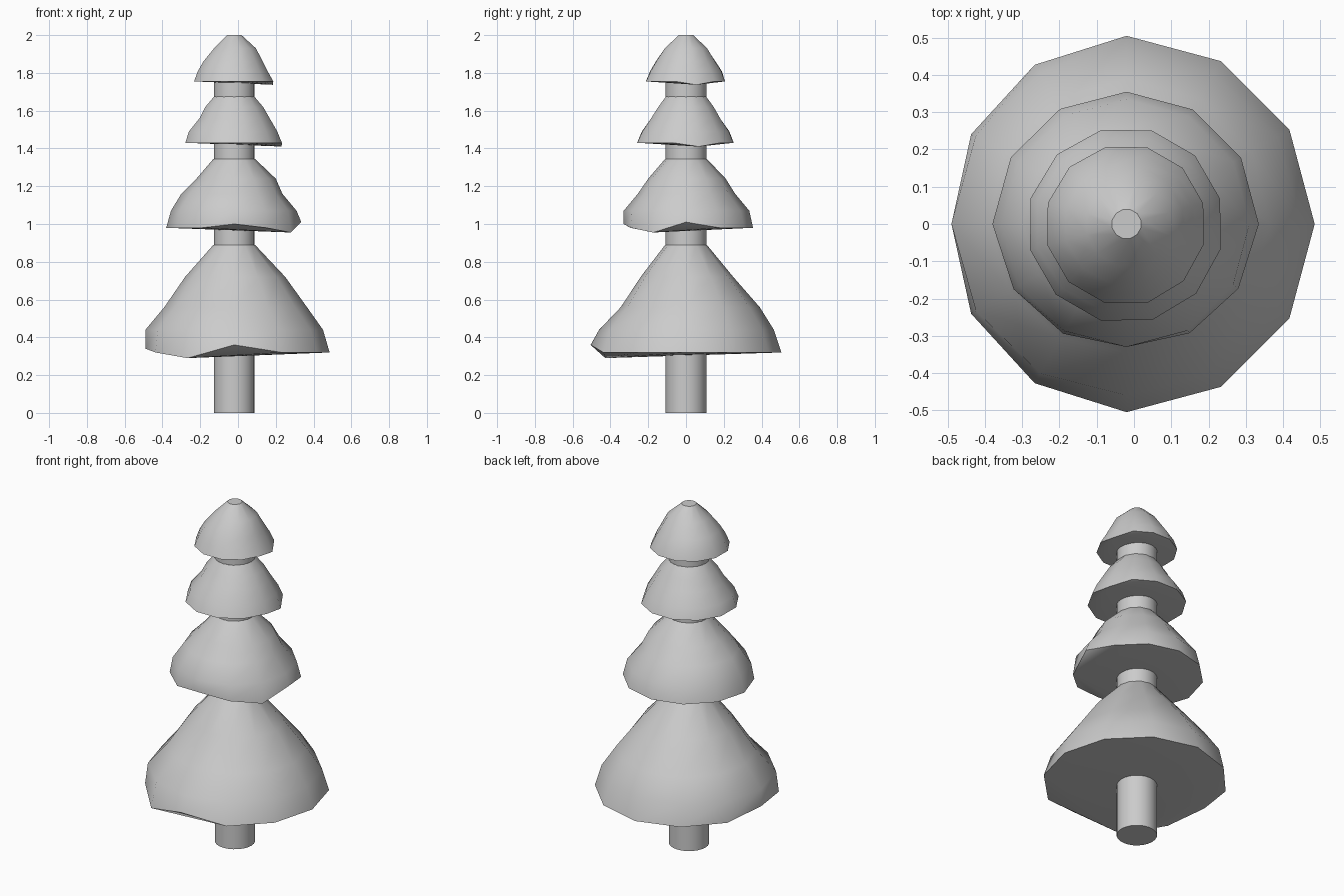
import bpy, bmesh
from math import radians, cos, sin, pi

if "Cube" in bpy.data.objects:
    bpy.data.objects.remove(bpy.data.objects["Cube"])

CX = -0.02   # trunk axis sits slightly left of centre
SIDES = 12


def finish(name, bm, angle):
    bmesh.ops.recalc_face_normals(bm, faces=bm.faces)
    me = bpy.data.meshes.new(name)
    bm.to_mesh(me)
    bm.free()
    ob = bpy.data.objects.new(name, me)
    bpy.context.collection.objects.link(ob)
    bpy.ops.object.select_all(action='DESELECT')
    ob.select_set(True)
    bpy.context.view_layer.objects.active = ob
    bpy.ops.object.shade_smooth_by_angle(angle=radians(angle))
    return ob


def tier(name, levels, radii, offset, low, rim_dz):
    """Loft 12-sided rings; radii holds right, back, left, front profiles.
    low = lowest rim corner, from which the underside is fanned."""
    bm = bmesh.new()
    rings = []
    for k, z in enumerate(levels):
        ring = []
        for i in range(SIDES):
            a = 2 * pi * i / SIDES + radians(offset)
            q = a / (pi / 2)
            j, t = int(q + 1e-6) % 4, q - int(q + 1e-6)
            r = radii[j][k] * (1 - t) + radii[(j + 1) % 4][k] * t
            dz = rim_dz.get(i, 0) if k == 0 else 0
            ring.append(bm.verts.new((CX + r * cos(a), r * sin(a), z + dz)))
        rings.append(ring)
    for lo, hi in zip(rings, rings[1:]):
        for i in range(SIDES):
            n = (i + 1) % SIDES
            bm.faces.new((lo[i], lo[n], hi[n], hi[i]))
    bm.faces.new(rings[-1])
    base = rings[0][low:] + rings[0][:low]
    for i in range(1, SIDES - 1):
        bm.faces.new((base[0], base[i + 1], base[i]))
    return finish(name, bm, 40)


# Trunk
bm = bmesh.new()
bmesh.ops.create_cone(bm, cap_ends=True, segments=24, radius1=0.108, radius2=0.108, depth=1.8)
bmesh.ops.translate(bm, verts=bm.verts, vec=(CX, 0, 0.9))
finish("trunk", bm, 30)

# Foliage tiers, bottom to top
tier("foliage_bottom", (0.32, 0.44, 0.56, 0.72, 0.89),
     ((0.505, 0.47, 0.385, 0.27, 0.11),
      (0.505, 0.465, 0.39, 0.25, 0.11),
      (0.47, 0.47, 0.37, 0.26, 0.11),
      (0.505, 0.46, 0.345, 0.24, 0.11)),
     0, 8, {9: 0.04, 8: -0.03, 6: 0.02})
tier("foliage_lower_middle", (0.98, 1.07, 1.16, 1.24, 1.345),
     ((0.355, 0.33, 0.255, 0.22, 0.11),
      (0.355, 0.335, 0.26, 0.21, 0.11),
      (0.36, 0.335, 0.28, 0.20, 0.11),
      (0.33, 0.33, 0.255, 0.20, 0.11)),
     0, 11, {0: 0.03, 11: -0.025, 9: 0.02})
tier("foliage_upper_middle", (1.43, 1.49, 1.56, 1.62, 1.675),
     ((0.26, 0.235, 0.195, 0.16, 0.11),
      (0.26, 0.235, 0.185, 0.15, 0.11),
      (0.268, 0.25, 0.19, 0.16, 0.11),
      (0.268, 0.24, 0.19, 0.15, 0.11)),
     15, 0, {0: -0.02})
tier("foliage_top", (1.755, 1.81, 1.86, 1.93, 2.0),
     ((0.213, 0.18, 0.155, 0.12, 0.04),
      (0.213, 0.195, 0.16, 0.115, 0.04),
      (0.22, 0.20, 0.17, 0.11, 0.04),
      (0.22, 0.195, 0.165, 0.115, 0.04)),
     15, 0, {0: -0.018})
